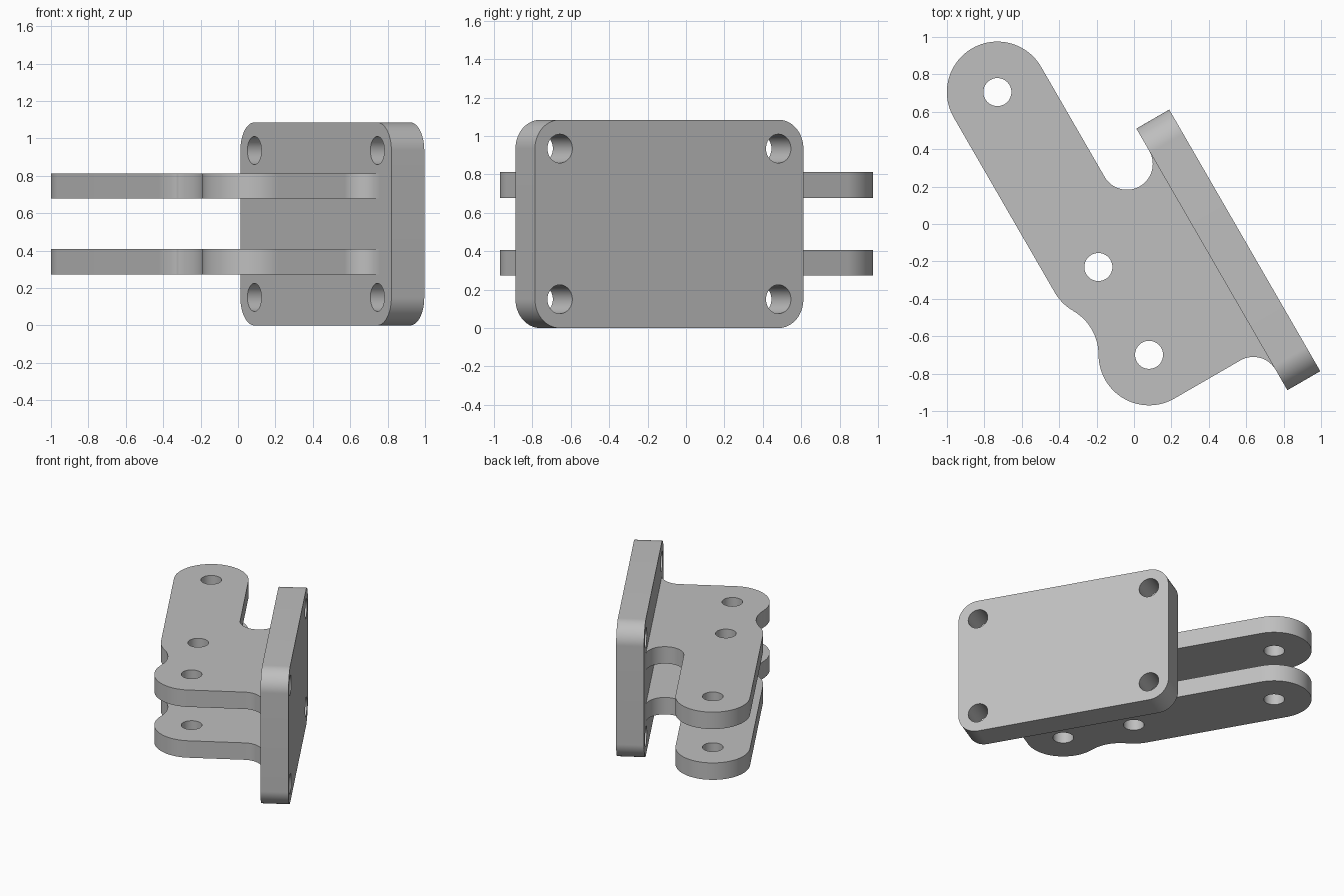
import bpy
from math import sin, cos, radians
from mathutils import Matrix, Vector

if "Cube" in bpy.data.objects:
    bpy.data.objects.remove(bpy.data.objects["Cube"])

# One grey metal for everything
metal = bpy.data.materials.new("grey_metal")
metal.use_nodes = True
GREY = (0.52, 0.52, 0.52, 1)
metal.diffuse_color = GREY
metal.node_tree.nodes["Principled BSDF"].inputs["Base Color"].default_value = GREY

R = 0.27            # lobe radius
HOLE = 0.075        # bolt hole radius
AXIS = -0.28        # line of the arm holes
FACE = 0.266        # inner face of the mounting plate
THICK = 0.203       # mounting plate thickness
MID_Z = 0.5425
TURN = Matrix.Rotation(radians(-60), 4, 'Z')


def arc(u, v, r, start, end, steps=24):
    angles = [radians(start + (end - start) * i / steps) for i in range(steps + 1)]
    return [(u + r * cos(a), v + r * sin(a)) for a in angles]


def circle(u, v):
    return arc(u, v, HOLE, 0, 352.5, 47)


def slab(name, loops, thickness, matrix):
    """Extrude a filled outline with holes into a solid sheet."""
    curve = bpy.data.curves.new(name, 'CURVE')
    curve.dimensions = '2D'
    curve.fill_mode = 'BOTH'
    curve.extrude = thickness / 2
    for loop in loops:
        spline = curve.splines.new('POLY')
        spline.points.add(len(loop) - 1)
        for point, (u, v) in zip(spline.points, loop):
            point.co = (u, v, 0, 1)
        spline.use_cyclic_u = True
    obj = bpy.data.objects.new(name, curve)
    bpy.context.collection.objects.link(obj)
    bpy.ops.object.select_all(action='DESELECT')
    obj.select_set(True)
    bpy.context.view_layer.objects.active = obj
    bpy.ops.object.convert(target='MESH')
    obj = bpy.context.object
    bpy.ops.object.mode_set(mode='EDIT')
    bpy.ops.mesh.select_all(action='SELECT')
    bpy.ops.mesh.remove_doubles(threshold=0.0005)
    bpy.ops.mesh.normals_make_consistent(inside=False)
    bpy.ops.object.mode_set(mode='OBJECT')
    obj.matrix_world = matrix
    obj.data.materials.clear()
    obj.data.materials.append(metal)
    bpy.ops.object.shade_smooth_by_angle(angle=radians(30))
    return obj


# Lug outline: u runs along the mounting plate, v points towards it
tip, middle, heel = -0.976, 0.104, 0.646
notch_v = (AXIS + R + FACE) / 2
notch_r = FACE - notch_v
valley_u = (middle + heel) / 2
valley_v = AXIS - 2 * R * cos(radians(30))
outline = (
    arc(tip, AXIS, R, 90, 270, 48)                              # rounded arm tip
    + arc(middle, AXIS, R, 270, 300)                            # shoulder
    + arc(valley_u, valley_v, R, 120, 60)                       # concave waist
    + arc(heel, AXIS, R, 240, 360, 36)                          # heel lobe
    + arc(heel + R + notch_r, notch_v, notch_r, 180, 90)        # fillet to plate
    + [(heel + R + notch_r, FACE + 0.02), (-0.297, FACE + 0.02)]
    + arc(-0.297, notch_v, notch_r, 90, -90, 36)                # round notch
)
lug_holes = [circle(u, AXIS) for u in (tip, middle, heel)]
for name, side in (("lower_lug", -1), ("upper_lug", 1)):
    slab(name, [outline] + lug_holes, 0.135,
         Matrix.Translation((0, 0, MID_Z + side * 0.2025)) @ TURN)

# Mounting plate: rounded rectangle with a bolt hole concentric to each corner
half_u, half_z, corner = 0.8075, MID_Z, 0.15
cu, cz = half_u - corner, half_z - corner
corners = [(cu, cz), (-cu, cz), (-cu, -cz), (cu, -cz)]
plate = []
for i, (u, z) in enumerate(corners):
    plate += arc(u, z, corner, 90 * i, 90 * i + 90)
stand = Matrix.Translation(Vector((0.372, FACE + THICK / 2, MID_Z))) @ Matrix.Rotation(radians(90), 4, 'X')
slab("mounting_plate", [plate] + [circle(u, z) for u, z in corners], THICK, TURN @ stand)
